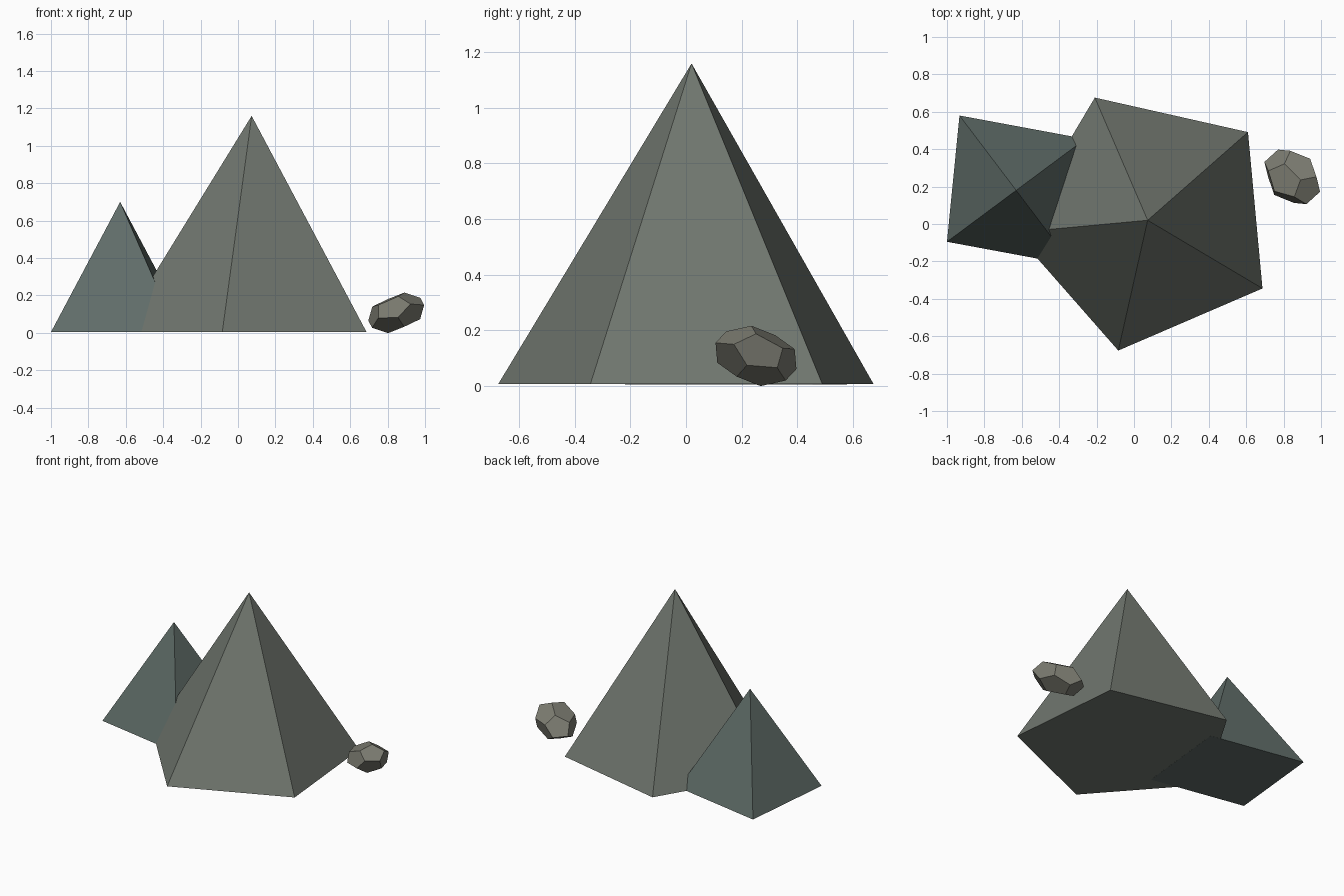
import bpy, bmesh
from math import sin, cos, radians, sqrt
from mathutils import Matrix, Vector

if "Cube" in bpy.data.objects:
    bpy.data.objects.remove(bpy.data.objects["Cube"])


def finish(bm, name, color):
    bmesh.ops.recalc_face_normals(bm, faces=bm.faces)
    me = bpy.data.meshes.new(name)
    bm.to_mesh(me)
    bm.free()
    mat = bpy.data.materials.new(name + "_stone")
    mat.diffuse_color = (*color, 1)
    mat.use_nodes = True
    mat.node_tree.nodes["Principled BSDF"].inputs["Base Color"].default_value = mat.diffuse_color
    me.materials.append(mat)
    ob = bpy.data.objects.new(name, me)
    bpy.context.collection.objects.link(ob)
    return ob


def peak(name, base, base_z, apex, color):
    bm = bmesh.new()
    ring = [bm.verts.new((x, y, base_z)) for x, y in base]
    tip = bm.verts.new(apex)
    bm.faces.new(ring[::-1])
    for i, v in enumerate(ring):
        bm.faces.new((v, ring[(i + 1) % len(ring)], tip))
    return finish(bm, name, color)


# Main five-sided peak
cx, cy, r = 0.073, 0.02, 0.714
penta = [(cx + r * cos(radians(41.3 + 72 * k)), cy + r * sin(radians(41.3 + 72 * k)))
         for k in range(5)]
peak("large_peak", penta, 0.005, (cx, cy, 1.16), (0.165, 0.185, 0.16))

# Smaller four-sided peak
peak("small_peak", [(-0.26, 0.455), (-0.933, 0.58), (-1.0, -0.095), (-0.327, -0.22)],
     0.004, (-0.63, 0.18, 0.70), (0.115, 0.15, 0.138))

# Boulder: a skewed dodecahedron, shaped by the three edges meeting at one corner
phi = (1 + sqrt(5)) / 2
p = 1 / phi
corners = [Vector((x, y, z)) for x in (-1, 1) for y in (-1, 1) for z in (-1, 1)]
for a in (-p, p):
    for b in (-phi, phi):
        corners += [Vector((0, a, b)), Vector((a, b, 0)), Vector((b, 0, a))]
unit_edges = Matrix(((-1, p - 1, phi - 1), (p - 1, phi - 1, -1), (phi - 1, -1, p - 1))).transposed()
rock_edges = Matrix(((0.032, 0.07, -0.05), (0.086, -0.086, 0.034), (-0.086, -0.037, -0.041))).transposed()
shape = rock_edges @ unit_edges.inverted()
bm = bmesh.new()
for c in corners:
    bm.verts.new(shape @ c + Vector((0.846, 0.252, 0.107)))
bmesh.ops.convex_hull(bm, input=bm.verts)
bmesh.ops.dissolve_limit(bm, angle_limit=radians(2), verts=bm.verts, edges=bm.edges)
finish(bm, "boulder", (0.2, 0.2, 0.165))
